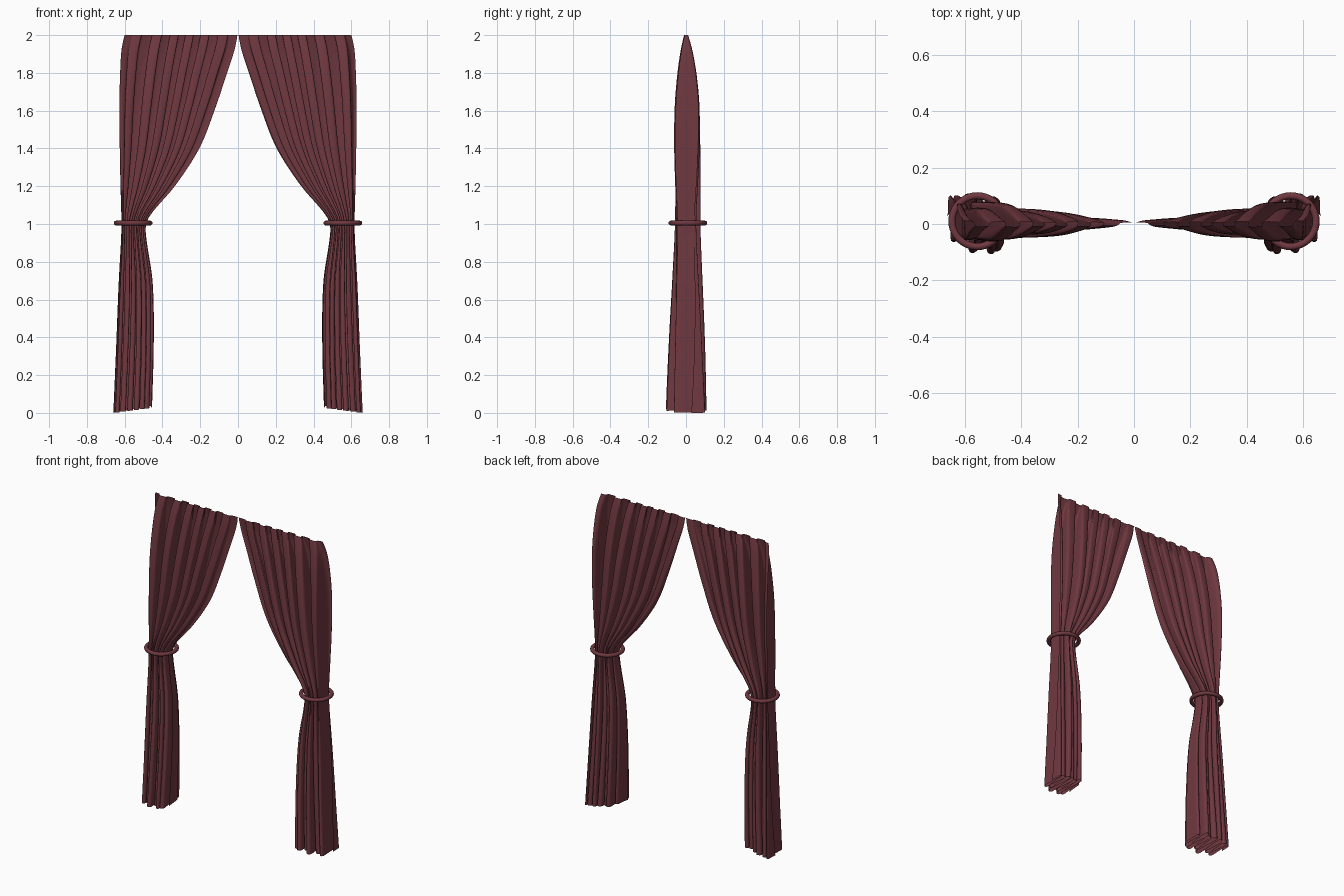
import bpy, bmesh, math

if "Cube" in bpy.data.objects:
    bpy.data.objects.remove(bpy.data.objects["Cube"])

red = bpy.data.materials.new("dark red cloth")
red.diffuse_color = (0.160, 0.040, 0.051, 1)
red.use_nodes = True
red.node_tree.nodes["Principled BSDF"].inputs["Base Color"].default_value = red.diffuse_color

# height, outer edge x, inner edge x, fold depth at outer side, fold depth at inner edge
KEYS = [
    (2.00, 0.600, 0.003, 0.012, 0.006),
    (1.93, 0.616, 0.016, 0.034, 0.014),
    (1.80, 0.624, 0.058, 0.062, 0.020),
    (1.62, 0.628, 0.118, 0.086, 0.027),
    (1.40, 0.626, 0.205, 0.094, 0.034),
    (1.20, 0.622, 0.335, 0.088, 0.044),
    (1.06, 0.618, 0.455, 0.080, 0.056),
    (1.00, 0.617, 0.487, 0.077, 0.062),
    (0.92, 0.619, 0.485, 0.077, 0.066),
    (0.68, 0.632, 0.452, 0.086, 0.078),
    (0.35, 0.645, 0.446, 0.100, 0.096),
    (0.00, 0.660, 0.455, 0.112, 0.112),
]


def profile(z):
    """Smooth interpolation of the outline table."""
    for i in range(len(KEYS) - 1):
        if KEYS[i + 1][0] <= z:
            break
    a, b = KEYS[i], KEYS[i + 1]
    p, q = KEYS[max(i - 1, 0)], KEYS[min(i + 2, len(KEYS) - 1)]
    h = b[0] - a[0]
    t = (z - a[0]) / h
    out = []
    for k in range(1, 5):
        m0 = (b[k] - p[k]) / (b[0] - p[0]) * h
        m1 = (q[k] - a[k]) / (q[0] - a[0]) * h
        out.append((2*t**3 - 3*t*t + 1) * a[k] + (t**3 - 2*t*t + t) * m0
                   + (3*t*t - 2*t**3) * b[k] + (t**3 - t*t) * m1)
    return out


def finish(obj):
    obj.data.materials.append(red)
    for f in obj.data.polygons:
        f.use_smooth = True


# Pleated cloth panel, gathered at the tie
def curtain(name, side, folds=6.5, nu=180, nz=56):
    bm = bmesh.new()
    rows = []
    for j in range(nz + 1):
        z = 2 - 2 * j / nz
        outer, inner, d_out, d_in = profile(z)
        low = max(0, 1 - z)                       # 0 at tie, 1 at hem
        gather = max(0, min(1, (2 - z) / 0.9))
        w = outer - inner
        row = []
        for i in range(nu + 1):
            u = i / nu
            ph = 2 * math.pi * folds * (u + 0.022 * math.sin(8 * u + 0.9 * z))
            depth = d_out + (d_in - d_out) * u
            # rounded bundle outline towards the tie, uneven fold sizes
            depth *= 1 - gather * 0.45 * (2 * u - 1) ** 4
            depth *= 0.84 + 0.16 * math.sin(17 * u + 0.8 * z + 0.6)
            s = math.sin(ph)
            flat = math.tanh(1.6 * s) / math.tanh(1.6)    # broad flat fold fronts
            y = depth * flat + 0.006 * gather + low * 0.045 * (0.5 - u)
            # overlapping folds
            x = outer - w * u
            over = (0.11 + 0.10 * gather + 0.10 * min(1, low * 3)) * w / folds
            x += over * math.sin(2 * ph) * min(1, 8 * u, 8 * (1 - u))
            x = max(inner, min(outer, x))
            hem = (0.004 + 0.026 * u + 0.006 * (1 + s) * u) * min(1, low * 1.2)
            row.append(bm.verts.new((side * x, y, z + hem)))
        rows.append(row)
    for a, b in zip(rows, rows[1:]):
        for i in range(nu):
            q = (a[i], b[i], b[i + 1], a[i + 1])
            bm.faces.new(q if side < 0 else q[::-1])
    low_z = min(v.co.z for v in bm.verts)
    for v in bm.verts:
        if v.co.z < 0.5:
            v.co.z -= low_z * (1 - v.co.z / 0.5)
    me = bpy.data.meshes.new(name)
    bm.to_mesh(me)
    bm.free()
    ob = bpy.data.objects.new(name, me)
    bpy.context.collection.objects.link(ob)
    finish(ob)


for side, label in ((-1, "left"), (1, "right")):
    curtain(label + "_curtain", side)
    # Tie ring
    bpy.ops.mesh.primitive_torus_add(location=(side * 0.555, 0.01, 1.005),
                                     major_radius=0.09, minor_radius=0.0125,
                                     major_segments=40, minor_segments=12)
    ring = bpy.context.object
    ring.name = label + "_tie_ring"
    finish(ring)
